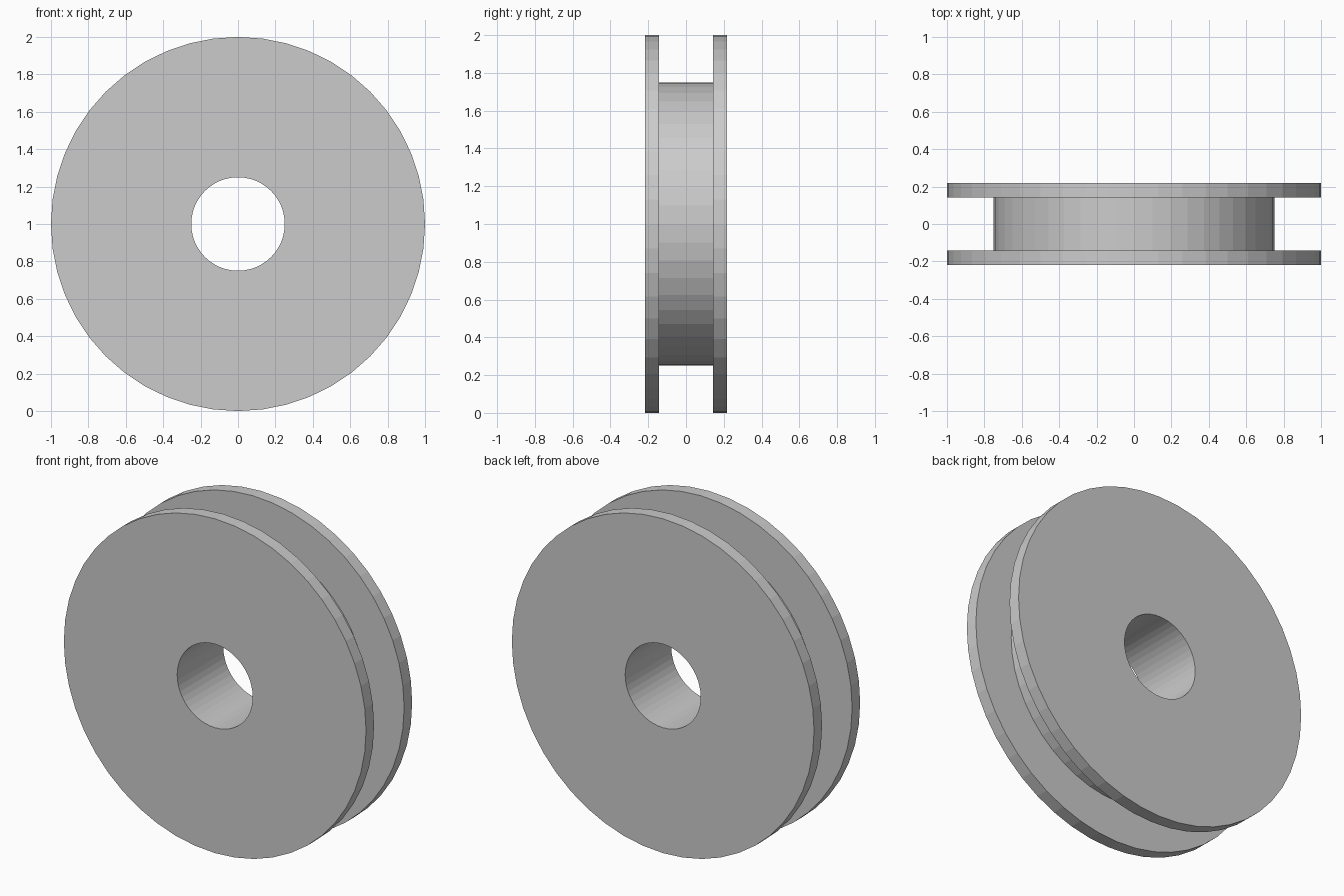
import bpy, bmesh
from math import cos, sin, tau

if "Cube" in bpy.data.objects:
    bpy.data.objects.remove(bpy.data.objects["Cube"])

SIDES = 48
CENTRE_Z = 1.0
BORE, HUB, RIM = 0.25, 0.75, 1.0
OUTER, INNER = 0.218, 0.142

# Closed cross-section (radius, y): bore, front flange, groove, back flange
profile = [(BORE, -OUTER), (RIM, -OUTER), (RIM, -INNER), (HUB, -INNER),
           (HUB, INNER), (RIM, INNER), (RIM, OUTER), (BORE, OUTER)]


def lathe(name, section, sides):
    """Revolve a closed section around the horizontal y axle."""
    bm = bmesh.new()
    rings = []
    for i in range(sides):
        a = tau * i / sides
        rings.append([bm.verts.new((r * cos(a), y, CENTRE_Z + r * sin(a)))
                      for r, y in section])
    n = len(section)
    for i in range(sides):
        p, q = rings[i], rings[(i + 1) % sides]
        for j in range(n):
            k = (j + 1) % n
            bm.faces.new((p[j], p[k], q[k], q[j]))
    bmesh.ops.recalc_face_normals(bm, faces=bm.faces)
    mesh = bpy.data.meshes.new(name)
    bm.to_mesh(mesh)
    bm.free()
    obj = bpy.data.objects.new(name, mesh)
    bpy.context.collection.objects.link(obj)
    return obj


# Grooved pulley wheel with a through bore
lathe("pulley_wheel", profile, SIDES)
